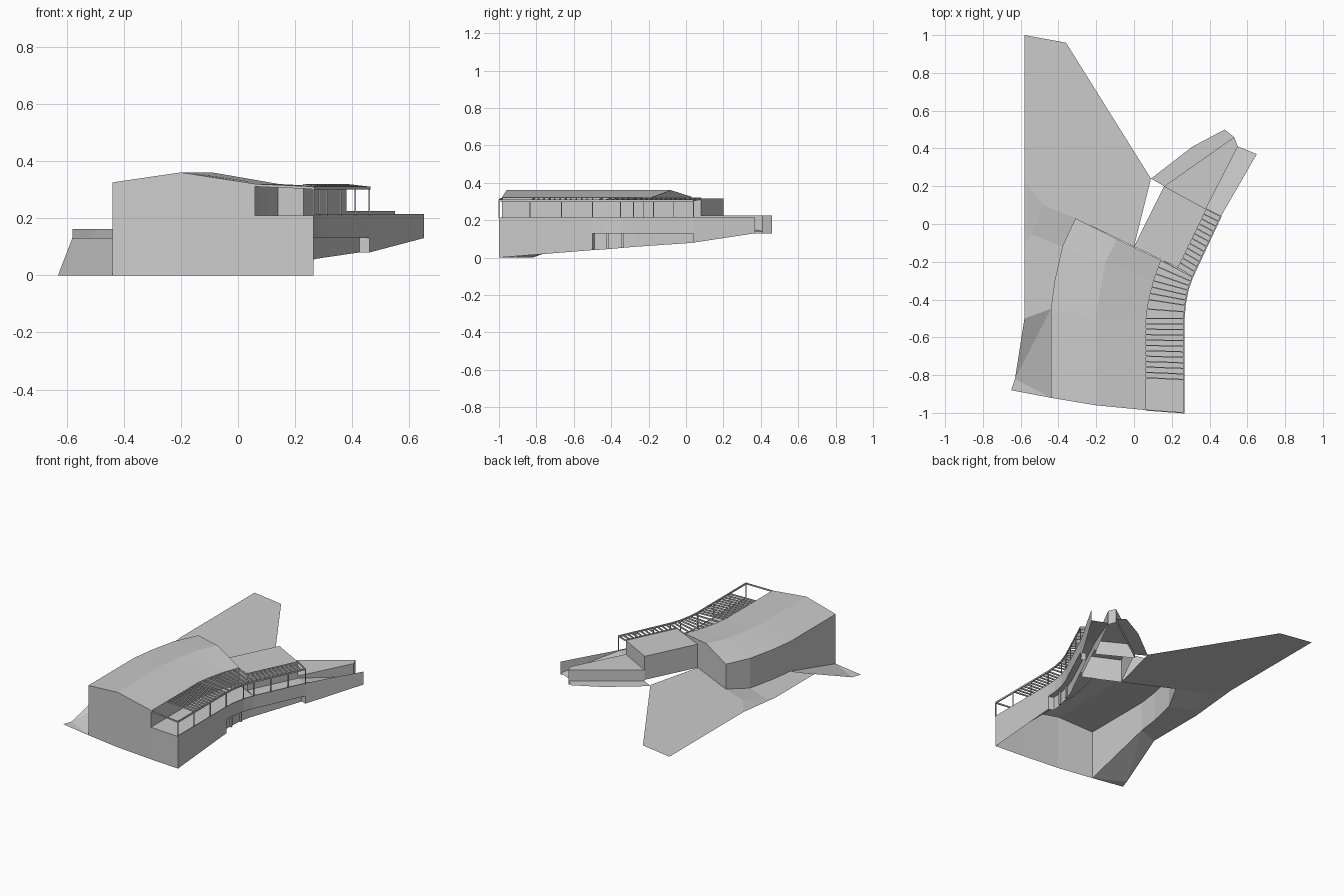
import bpy
import bmesh
from mathutils import Vector

old = bpy.data.objects.get("Cube")
if old:
    bpy.data.objects.remove(old, do_unlink=True)

grey = bpy.data.materials.new("light_grey")
grey.use_nodes = True
colour = (.6, .6, .6, 1)
grey.diffuse_color = colour
grey.node_tree.nodes["Principled BSDF"].inputs["Base Color"].default_value = colour

UP, FRONT, BACK = Vector((0, 0, 1)), Vector((0, -1, 0)), Vector((0, 1, 0))
LEFT, RIGHT = Vector((-1, 0, 0)), Vector((1, 0, 0))


def finish(name, bm, outward=None):
    """Turn a bmesh into an object whose faces look outward."""
    bmesh.ops.remove_doubles(bm, verts=bm.verts, dist=.0001)
    bmesh.ops.recalc_face_normals(bm, faces=bm.faces)
    bm.normal_update()
    if outward:
        total = sum((f.normal * f.calc_area() for f in bm.faces), Vector())
        if total.dot(outward) < 0:
            bmesh.ops.reverse_faces(bm, faces=bm.faces)
    mesh = bpy.data.meshes.new(name)
    bm.to_mesh(mesh)
    bm.free()
    mesh.materials.append(grey)
    obj = bpy.data.objects.new(name, mesh)
    bpy.context.collection.objects.link(obj)
    return obj


def panels(name, faces, outward=None):
    """Build an object from a list of polygons."""
    bm = bmesh.new()
    for face in faces:
        bm.faces.new([bm.verts.new(p) for p in face])
    return finish(name, bm, outward)


def at(path, z):
    """Lift a plan path to one height, or to a height per point."""
    heights = z if isinstance(z, list) else [z] * len(path)
    return [Vector((p[0], p[1], h)) for p, h in zip(path, heights)]


def strip(a, b):
    """Quads joining two rows of points."""
    return [(a[i], a[i + 1], b[i + 1], b[i]) for i in range(len(a) - 1)]


def add_bar(bm, a, b, width, height):
    """Add a box beam running from a to b."""
    along = (b - a).normalized()
    ref = UP if abs(along.z) < .9 else BACK
    side = along.cross(ref).normalized() * width / 2
    top = side.cross(along).normalized() * height / 2
    rings = [[bm.verts.new(p + side * i + top * j)
              for i, j in ((1, 1), (-1, 1), (-1, -1), (1, -1))] for p in (a, b)]
    for ring in rings:
        bm.faces.new(ring)
    for i in range(4):
        k = (i + 1) % 4
        bm.faces.new((rings[0][i], rings[0][k], rings[1][k], rings[1][i]))


# Plan lines of the curved building, front to back
left = [(-.44, -.92), (-.44, -.45), (-.42, -.3), (-.38, -.12), (-.31, .03)]
ridge = [(-.2, -.96), (-.2, -.5), (-.18, -.35), (-.15, -.2), (-.09, -.08)]
eave = [(.06, -.985), (.06, -.5), (.075, -.4), (.1, -.3), (.14, -.19)]
outer = [(.265, -1), (.265, -.5), (.27, -.43), (.285, -.35), (.31, -.28),
         (.46, .04), (.65, .37)]
block_side = [(.23, -.23), (.38, .08), (.55, .41)]
FLOOR, PARAPET, DECK, LOW = .21, .215, .162, .13
left_base = [0, LOW, LOW, LOW, DECK]
outer_base = [0, .04, .045, .052, .058, .08, LOW]

# Main hall
left_top, ridge_top, eave_top = at(left, .325), at(ridge, .36), at(eave, .32)
panels("hall_roof", strip(left_top, ridge_top) + strip(ridge_top, eave_top), UP)
panels("hall_left_wall", strip(at(left, left_base), left_top), LEFT)
panels("hall_right_wall", strip(at(eave, FLOOR), eave_top), RIGHT)
ends = [left, ridge, eave]
for name, i, base, side in (("hall_front_wall", 0, 0, FRONT),
                            ("hall_back_wall", -1, DECK, BACK)):
    bottom = at([line[i] for line in ends], base)
    top = [left_top[i], ridge_top[i], eave_top[i]]
    panels(name, strip(bottom, top), side)
front_edge = [eave[0], outer[0]]
panels("terrace_front_wall", strip(at(front_edge, 0), at(front_edge, FLOOR)), FRONT)

# Terrace floor, sloping down at the far end
panels("terrace_floor",
       strip(at(eave, FLOOR), at(outer[:5], FLOOR))
       + strip(at(block_side, [FLOOR, FLOOR, .14]), at(outer[4:], [FLOOR, FLOOR, .14])), UP)

# Outer wall with a long recess under the middle
wall_top, wall_low = at(outer, PARAPET), at(outer, outer_base)
lintel = at(outer, LOW)
panels("outer_wall", strip(wall_low[:2], wall_top[:2]) + strip(lintel[1:6], wall_top[1:6])
       + strip(wall_low[5:], wall_top[5:]), RIGHT)
inset = Vector((-.035, .012, 0))
back_top = [p + inset for p in lintel[1:6]]
back_low = [p + inset for p in wall_low[1:6]]
panels("recess_wall", strip(back_low, back_top), RIGHT)
panels("recess_ceiling", strip(back_top, lintel[1:6]), -UP)
for name, i, side in (("recess_front_end", 1, BACK), ("recess_back_end", 5, FRONT)):
    panels(name, [(wall_low[i], lintel[i], lintel[i] + inset, wall_low[i] + inset)], side)

# Door in the recess
bm = bmesh.new()
for i in (1, 2):
    low, high = back_low[i], back_top[i]
    shift = Vector((.006, 0, 0))
    add_bar(bm, low + shift, high + shift, .012, .012)
finish("door_frame", bm)

# Rear block beside the terrace
block = [(0, -.12), (.16, .2), block_side[1], block_side[0]]
loop = block + block[:1]
panels("rear_block", strip(at(loop, DECK), at(loop, .316)) + [at(block, .316)], UP)

# Tapered wing behind the block
wing = [(.16, .2), (.53, .46), block_side[2], block_side[1]]
loop = wing + wing[:1]
panels("tapered_wing", strip(at(loop, LOW), at(loop, .225)) + [at(wing, .225)], UP)
ledge = [(.09, .24), (.31, .41), (.48, .5), (.53, .46), (.16, .2)]
panels("wing_ledge", [at(ledge, .155)], UP)

# Ground sheet: high deck, ramp, low deck, slope down to the front
high = at([(-.58, 1), (-.36, .96), (.09, .24), (0, -.12), left[4],
           (-.48, .1), (-.58, .235)], DECK)
mid = at([(-.58, -.1), (-.54, -.055), left[3], left[2], left[1], (-.58, -.5)], LOW)
toe = at([(-.63, -.82), left[0], (-.65, -.88)], 0)
panels("ground_sheet", [
    high, mid, toe,
    (high[6], high[5], mid[1], mid[0]),
    (high[5], high[4], mid[2], mid[1]),
    (mid[5], mid[4], toe[0]),
    (mid[4], toe[1], toe[0]),
], UP)

# Pergola slats, spaced evenly along each bay
INNER_Z, OUTER_Z = .315, .306
inner_rail = at(eave, INNER_Z)
outer_rail = at(outer[:6], OUTER_Z)
block_rail = at(block_side[:2], INNER_Z)
bays = [(inner_rail[i:i + 2], outer_rail[i:i + 2]) for i in range(4)]
bays.append((block_rail, outer_rail[4:]))
bm = bmesh.new()
for n, (inside, outside) in enumerate(bays):
    count = max(2, round((outside[1] - outside[0]).length / .029))
    for k in range(count + 1):
        t = k / count
        if n == 0 and 0 < t < .33:
            continue
        add_bar(bm, inside[0].lerp(inside[1], t), outside[0].lerp(outside[1], t), .006, .009)
finish("pergola_slats", bm)

# Pergola edge beams
bm = bmesh.new()
for rail in (inner_rail, outer_rail, block_rail):
    for a, b in zip(rail, rail[1:]):
        add_bar(bm, a, b, .007, .01)
finish("pergola_beams", bm)

# Pergola posts along the parapet
bm = bmesh.new()
spots = [outer_rail[0].lerp(outer_rail[1], t) for t in (0, .33, .67)]
spots += [outer_rail[1], outer_rail[3]]
spots += [outer_rail[4].lerp(outer_rail[5], t) for t in (0, .33, .67, 1)]
for p in spots:
    add_bar(bm, Vector((p.x, p.y, FLOOR)), p, .005, .005)
finish("pergola_posts", bm)
